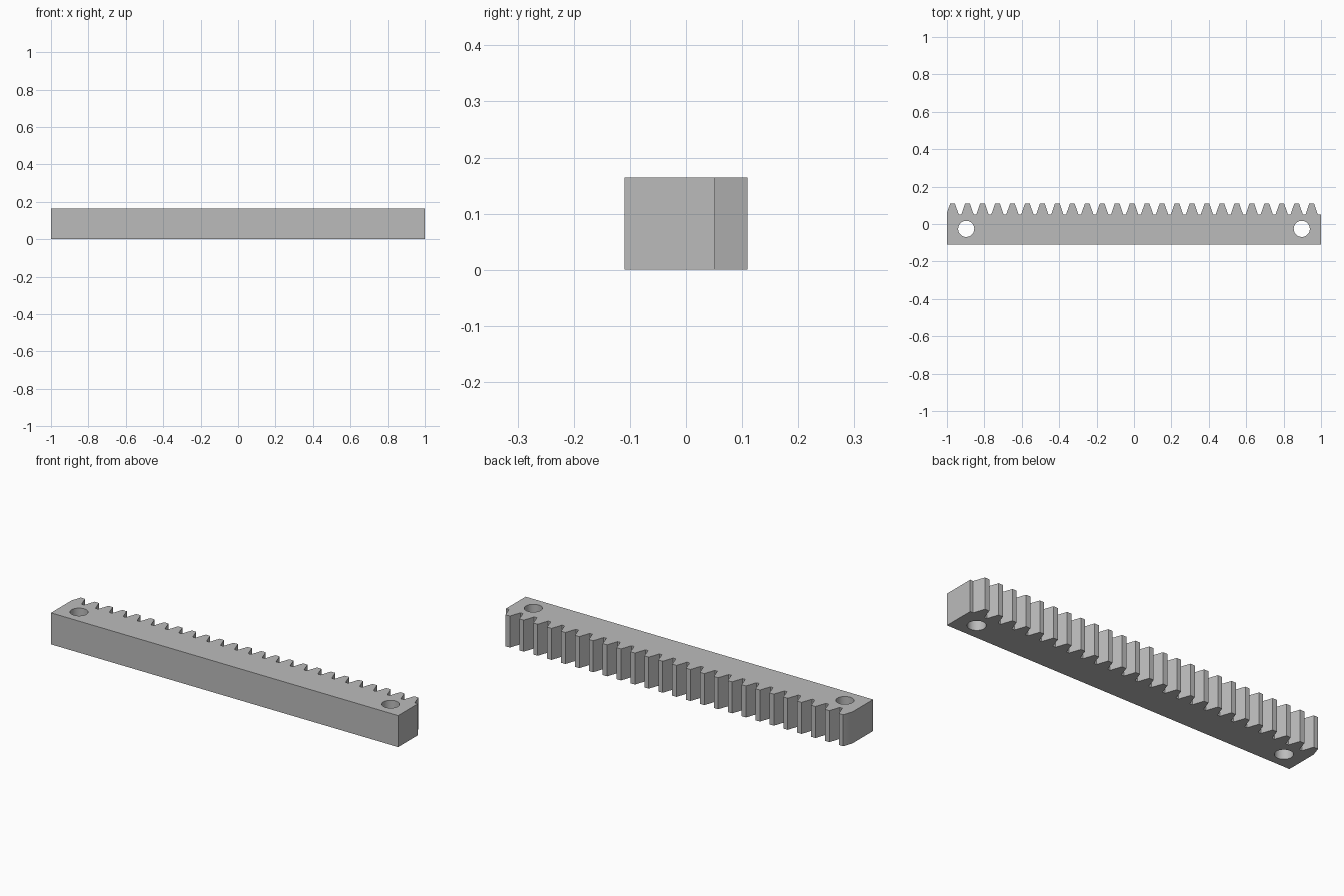
import bpy
import bmesh
import math

cube = bpy.data.objects.get("Cube")
if cube:
    bpy.data.objects.remove(cube, do_unlink=True)

# Rack dimensions
HALF_LENGTH, HEIGHT = 1.0, 0.164
BACK, ROOT, TIP = -0.11, 0.052, 0.11
TEETH, PITCH, FIRST = 25, 0.08, -0.97
TIP_HALF, ROOT_HALF = 0.0125, 0.0325
HOLE_X, HOLE_Y, HOLE_R, HOLE_SIDES = 0.897, -0.026, 0.043, 48

# Plain steel grey
steel = bpy.data.materials.new("steel_grey")
steel.use_nodes = True
grey = (0.5, 0.5, 0.5, 1.0)
steel.diffuse_color = grey
steel.node_tree.nodes["Principled BSDF"].inputs["Base Color"].default_value = grey


def add_loop(curve, points):
    """Add one closed outline to the flat profile."""
    spline = curve.splines.new("POLY")
    spline.points.add(len(points) - 1)
    for p, (x, y) in zip(spline.points, points):
        p.co = (x, y, 0, 1)
    spline.use_cyclic_u = True


# Toothed outline; the first tooth is trimmed by the end of the bar
outline = []
for i in range(TEETH):
    c = FIRST + i * PITCH
    outline += [(c - ROOT_HALF, ROOT), (c - TIP_HALF, TIP),
                (c + TIP_HALF, TIP), (c + ROOT_HALF, ROOT)]
(x0, y0), (x1, y1) = outline[:2]
trim = (-HALF_LENGTH - x0) / (x1 - x0)
outline[0] = (-HALF_LENGTH, y0 + trim * (y1 - y0))
outline += [(HALF_LENGTH, ROOT), (HALF_LENGTH, BACK), (-HALF_LENGTH, BACK)]

profile = bpy.data.curves.new("gear_rack", "CURVE")
profile.dimensions = "2D"
profile.fill_mode = "BOTH"
profile.extrude = HEIGHT / 2
add_loop(profile, outline)

# Bolt holes at both ends
for side in (-1, 1):
    angles = [2 * math.pi * k / HOLE_SIDES for k in range(HOLE_SIDES)]
    add_loop(profile, [(side * HOLE_X + HOLE_R * math.cos(a),
                        HOLE_Y + HOLE_R * math.sin(a)) for a in angles])

# Solid rack
rack = bpy.data.objects.new("gear_rack", profile)
bpy.context.collection.objects.link(rack)
bpy.ops.object.select_all(action="DESELECT")
rack.select_set(True)
bpy.context.view_layer.objects.active = rack
bpy.ops.object.convert(target="MESH")
rack = bpy.context.object

# Weld caps to walls, then lift onto the ground
bm = bmesh.new()
bm.from_mesh(rack.data)
bmesh.ops.remove_doubles(bm, verts=bm.verts, dist=0.0001)
bmesh.ops.translate(bm, verts=bm.verts, vec=(0, 0, HEIGHT / 2))
bmesh.ops.recalc_face_normals(bm, faces=bm.faces)
bm.to_mesh(rack.data)
bm.free()

rack.data.materials.clear()
rack.data.materials.append(steel)
bpy.ops.object.shade_smooth_by_angle(angle=math.radians(30))
